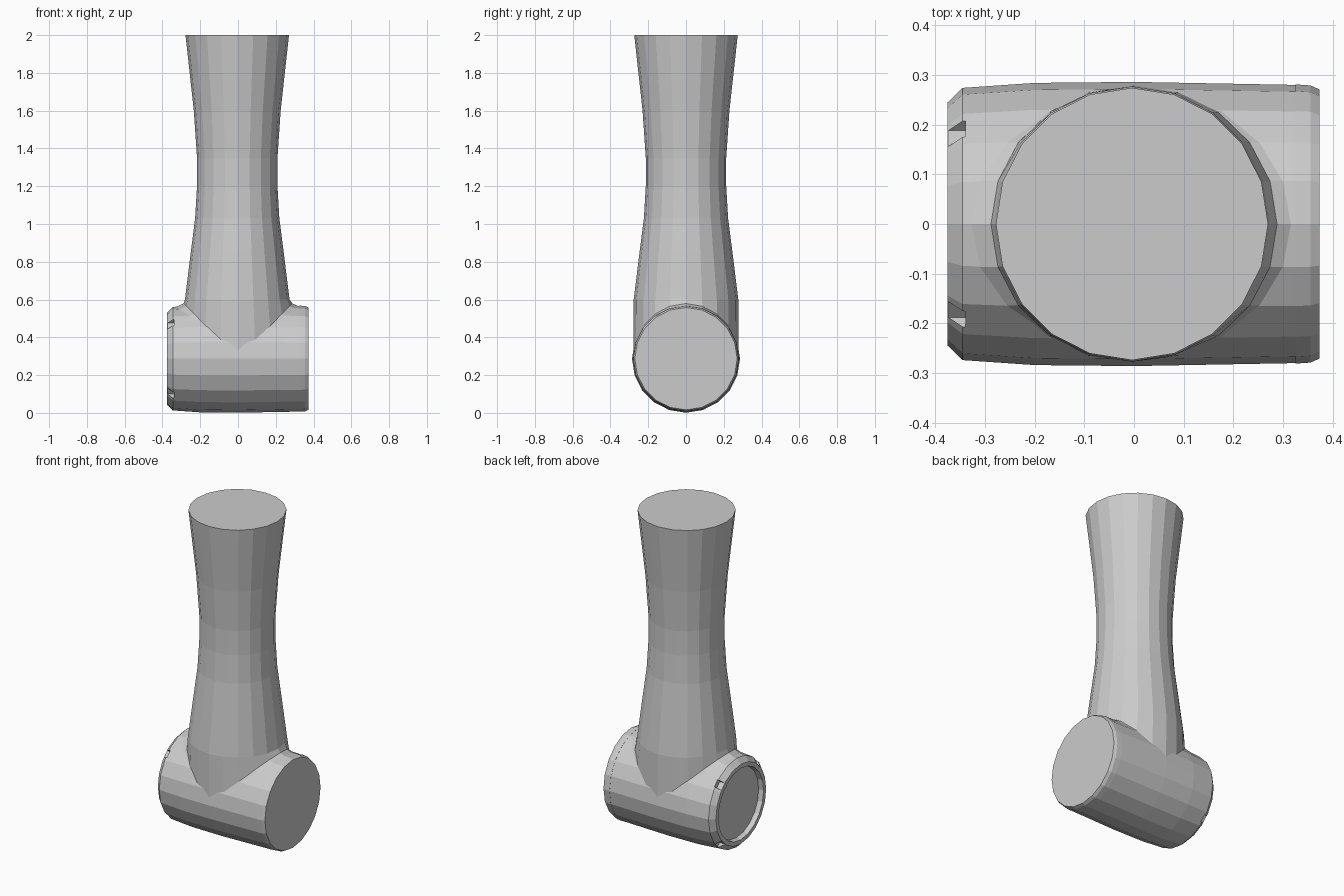
import bpy, bmesh
from math import sin, cos, pi, sqrt
from mathutils import Vector, Matrix

if "Cube" in bpy.data.objects:
    bpy.data.objects.remove(bpy.data.objects["Cube"])

SIDES = 20
AXIS_Z = 0.287   # height of the horizontal joint axis


def loft(name, rings, cap_start=False, cap_end=False):
    """Skin a list of closed point rings into a flat shaded object."""
    bm = bmesh.new()
    rows = [[bm.verts.new(p) for p in ring] for ring in rings]
    for a, b in zip(rows, rows[1:]):
        for i in range(len(a)):
            j = (i + 1) % len(a)
            bm.faces.new((a[i], a[j], b[j], b[i]))
    if cap_start:
        bm.faces.new(rows[0][::-1])
    if cap_end:
        bm.faces.new(rows[-1])
    bmesh.ops.recalc_face_normals(bm, faces=bm.faces)
    mesh = bpy.data.meshes.new(name)
    bm.to_mesh(mesh)
    bm.free()
    ob = bpy.data.objects.new(name, mesh)
    bpy.context.collection.objects.link(ob)
    return ob


ANGLES = [2 * pi * i / SIDES for i in range(SIDES)]


def ring_z(r, z):
    return [Vector((r * cos(a) - 0.004, r * sin(a), z)) for a in ANGLES]


def ring_x(r, x):
    return [Vector((x, r * cos(a), AXIS_Z + r * sin(a))) for a in ANGLES]


# Waisted upright column
column = [(0.277, 0.60), (0.246, 0.85), (0.223, 1.03), (0.213, 1.20),
          (0.213, 1.35), (0.230, 1.60), (0.253, 1.81), (0.274, 2.00)]
loft("column", [ring_z(r, z) for r, z in column], cap_end=True)

# Saddle collar blending the column into the joint housing
def saddle(rx, ry, lift):
    return [Vector((rx * cos(a), ry * sin(a),
                    AXIS_Z + lift * abs(cos(a))
                    + sqrt(max(0.0, 0.28 ** 2 - (ry * sin(a)) ** 2))))
            for a in ANGLES]

loft("collar", [ring_z(0.277, 0.60), saddle(0.288, 0.279, 0.012),
                saddle(0.335, 0.28, -0.008)])

# Horizontal joint housing with a recessed left end
housing = [(0.215, -0.345), (0.220, -0.375), (0.245, -0.375), (0.274, -0.345),
           (0.284, -0.20), (0.286, 0.0), (0.280, 0.325)]
body = loft("joint_housing", [ring_x(r, x) for r, x in housing], True, True)

# Four small notches around the recessed rim
for k in range(4):
    a = pi / 4 + k * pi / 2
    bpy.ops.mesh.primitive_cube_add(size=1)
    cutter = bpy.context.object
    cutter.name = f"notch_cutter_{k}"
    cutter.matrix_world = (Matrix.Translation((-0.36, 0.268 * cos(a), AXIS_Z + 0.268 * sin(a)))
                           @ Matrix.Rotation(a, 4, 'X')
                           @ Matrix.Diagonal((0.042, 0.05, 0.045, 1)))
    cutter.hide_render = True
    cutter.hide_viewport = False
    cutter.display_type = 'WIRE'
    mod = body.modifiers.new("notch", 'BOOLEAN')
    mod.operation = 'DIFFERENCE'
    mod.solver = 'EXACT'
    mod.object = cutter

# Apply the notches and clear the cutters
bpy.context.view_layer.update()
graph = bpy.context.evaluated_depsgraph_get()
cut = bpy.data.meshes.new_from_object(body.evaluated_get(graph))
body.modifiers.clear()
body.data = cut
for ob in list(bpy.data.objects):
    if ob.name.startswith("notch_cutter"):
        bpy.data.objects.remove(ob)

# Plain cover on the right end
cover = [(0.281, 0.325), (0.279, 0.355), (0.271, 0.373)]
loft("end_cover", [ring_x(r, x) for r, x in cover], True, True)
